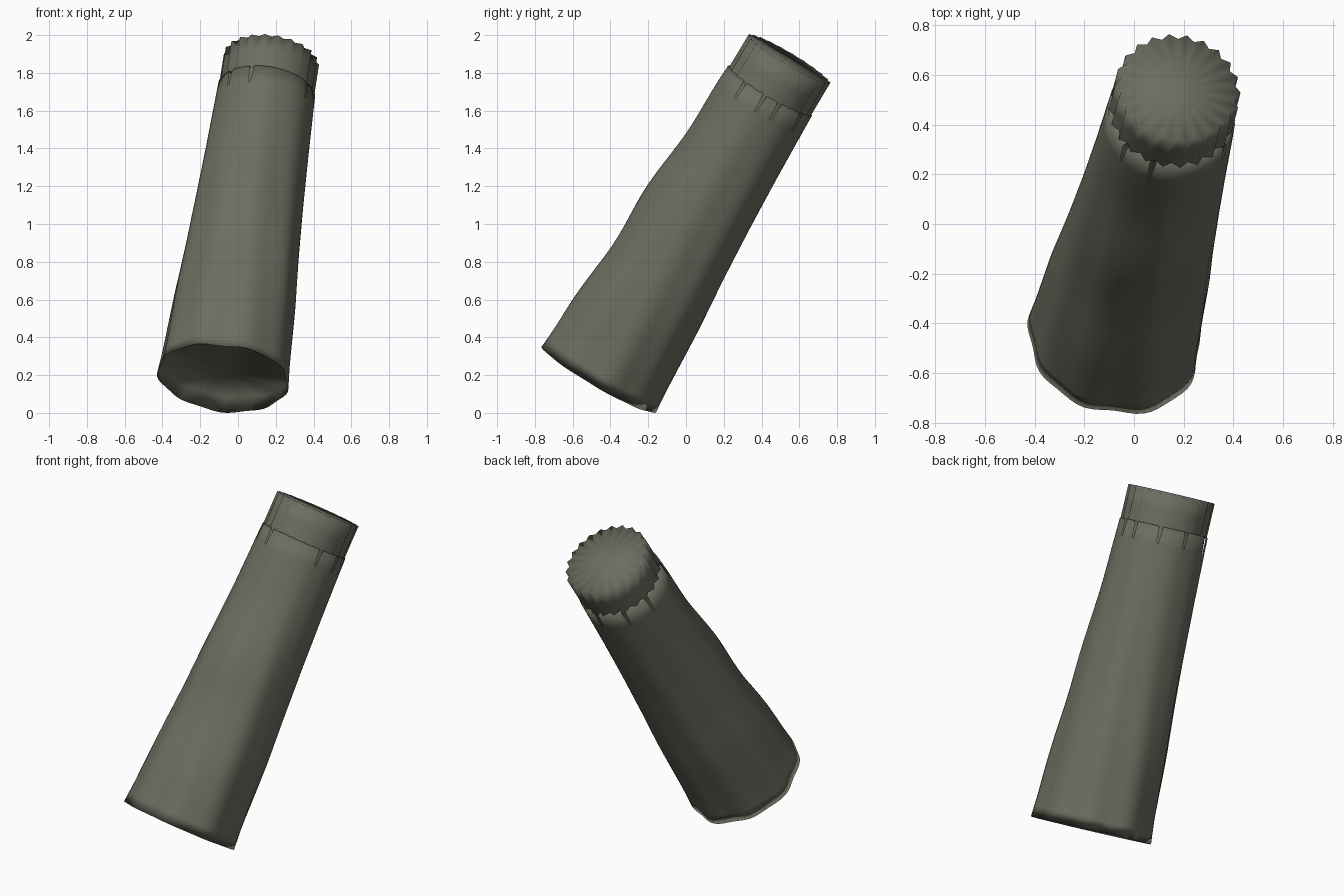
import bpy, bmesh
from math import sin, cos, pi
from mathutils import Vector, Matrix

old = bpy.data.objects.get("Cube")
if old:
    bpy.data.objects.remove(old, do_unlink=True)

# Single drab olive colour
OLIVE = (0.15, 0.155, 0.117, 1)
mat = bpy.data.materials.new("drab_olive")
mat.use_nodes = True
mat.diffuse_color = OLIVE
bsdf = next(n for n in mat.node_tree.nodes if n.type == 'BSDF_PRINCIPLED')
bsdf.inputs["Base Color"].default_value = OLIVE

# Leaning axis frame: u sideways, v towards the back, w along the tube
foot = Vector((-0.083, -0.47, 0.18))
head = Vector((0.178, 0.54, 1.87))
w = (head - foot).normalized()
u = (Vector((1, 0, 0)) - w * w.x).normalized()
v = w.cross(u)
length = (head - foot).length
frame = Matrix((u, v, w)).transposed().to_4x4()
frame.translation = foot


def add_ring(bm, count, radius, height):
    """Ring of vertices; radius and height are functions of the angle."""
    ring = []
    for i in range(count):
        a = 2 * pi * i / count
        ring.append(bm.verts.new((radius(a) * cos(a), radius(a) * sin(a), height(a))))
    return ring


def bridge(bm, low, high, skip=()):
    n = len(low)
    for i in range(n):
        if i not in skip:
            j = (i + 1) % n
            bm.faces.new((low[i], low[j], high[j], high[i]))


def fan(bm, ring, centre, flip=False):
    tip = bm.verts.new(centre)
    for a, b in zip(ring, ring[1:] + ring[:1]):
        bm.faces.new((b, a, tip) if flip else (a, b, tip))


def finish(bm, name):
    mesh = bpy.data.meshes.new(name)
    bm.transform(frame)
    bm.normal_update()
    bm.to_mesh(mesh)
    bm.free()
    mesh.materials.append(mat)
    mesh.polygons.foreach_set("use_smooth", [True] * len(mesh.polygons))
    obj = bpy.data.objects.new(name, mesh)
    bpy.context.collection.objects.link(obj)
    return obj


# Crumpled tapering body
PROFILE = [(0, .343), (.15, .332), (.5, .319), (.8, .298), (1.1, .282), (1.4, .27), (1.8, .258)]
SHOULDER = length - 0.2
SEGMENTS = 72


def base_radius(s):
    for (s0, r0), (s1, r1) in zip(PROFILE, PROFILE[1:]):
        if s <= s1:
            return r0 + (r1 - r0) * (s - s0) / (s1 - s0)
    return PROFILE[-1][1]


def body_radius(a, s):
    fade = max(0, 1 - s / SHOULDER)
    folds = (0.007 * sin(9 * a + 1.5 * s) + 0.004 * sin(5 * a - 2 * s)) * (0.15 + 0.85 * fade)
    front_dents = 0.013 * max(0, -sin(a)) ** 2 * sin(7.6 * s) * sin(pi * s / SHOULDER)
    corner = 0.02 * max(0, cos(a + 0.7)) ** 4 * fade
    return base_radius(s) + folds + front_dents + corner


bm = bmesh.new()
levels = [SHOULDER * 0.945 * i / 26 for i in range(27)] + [SHOULDER]
rings = [add_ring(bm, SEGMENTS, lambda a, s=s: body_radius(a, s), lambda a, s=s: s) for s in levels]
for low, high in zip(rings[:-2], rings[1:-1]):
    bridge(bm, low, high)

# Torn tapering slits around the shoulder, and the lip closing onto the cap
slits = [round(d % 360 / 5) % SEGMENTS for d in (-36, -6, 14, 50, 85, 125, 160, 218, 248)]
for i in slits:
    a, b = rings[-2][i], rings[-2][(i + 1) % SEGMENTS]
    a.co, b.co = a.co.lerp(b.co, 0.3), b.co.lerp(a.co, 0.3)
bridge(bm, rings[-2], rings[-1], slits)
lip = add_ring(bm, SEGMENTS, lambda a: 0.222, lambda a: SHOULDER + 0.003)
bridge(bm, rings[-1], lip, slits)

# Sunken base plate, tilted so it is deeper towards the back
floor = add_ring(bm, SEGMENTS, lambda a: body_radius(a, 0) - 0.008,
                 lambda a: 0.002 + 0.045 * (1 + sin(a)))
bridge(bm, floor, rings[0])
fan(bm, floor, (0, 0, 0.045), flip=True)
finish(bm, "body")

# Fluted cap running down inside the shoulder
FLUTES = 22


def cap_radius(a):
    return 0.243 + 0.011 * cos(FLUTES * a)


bm = bmesh.new()
cap = [add_ring(bm, FLUTES * 2, cap_radius, lambda a, s=s: s)
       for s in (SHOULDER - 0.005, length - 0.1, length)]
for low, high in zip(cap, cap[1:]):
    bridge(bm, low, high)
fan(bm, cap[-1], (0, 0, length))
finish(bm, "fluted_cap")

# Neck seen through the slits
bm = bmesh.new()
neck = [add_ring(bm, 48, lambda a: 0.242, lambda a, s=s: s) for s in (SHOULDER - 0.15, SHOULDER)]
bridge(bm, neck[0], neck[1])
finish(bm, "neck")

# Stand the model on the ground, centred
parts = [bpy.data.objects[n] for n in ("body", "fluted_cap", "neck")]
points = [p.co for o in parts for p in o.data.vertices]
lo = Vector([min(p[i] for p in points) for i in range(3)])
hi = Vector([max(p[i] for p in points) for i in range(3)])
shift = Vector(((lo.x + hi.x) / 2, (lo.y + hi.y) / 2, lo.z))
for o in parts:
    o.data.transform(Matrix.Translation(-shift))
